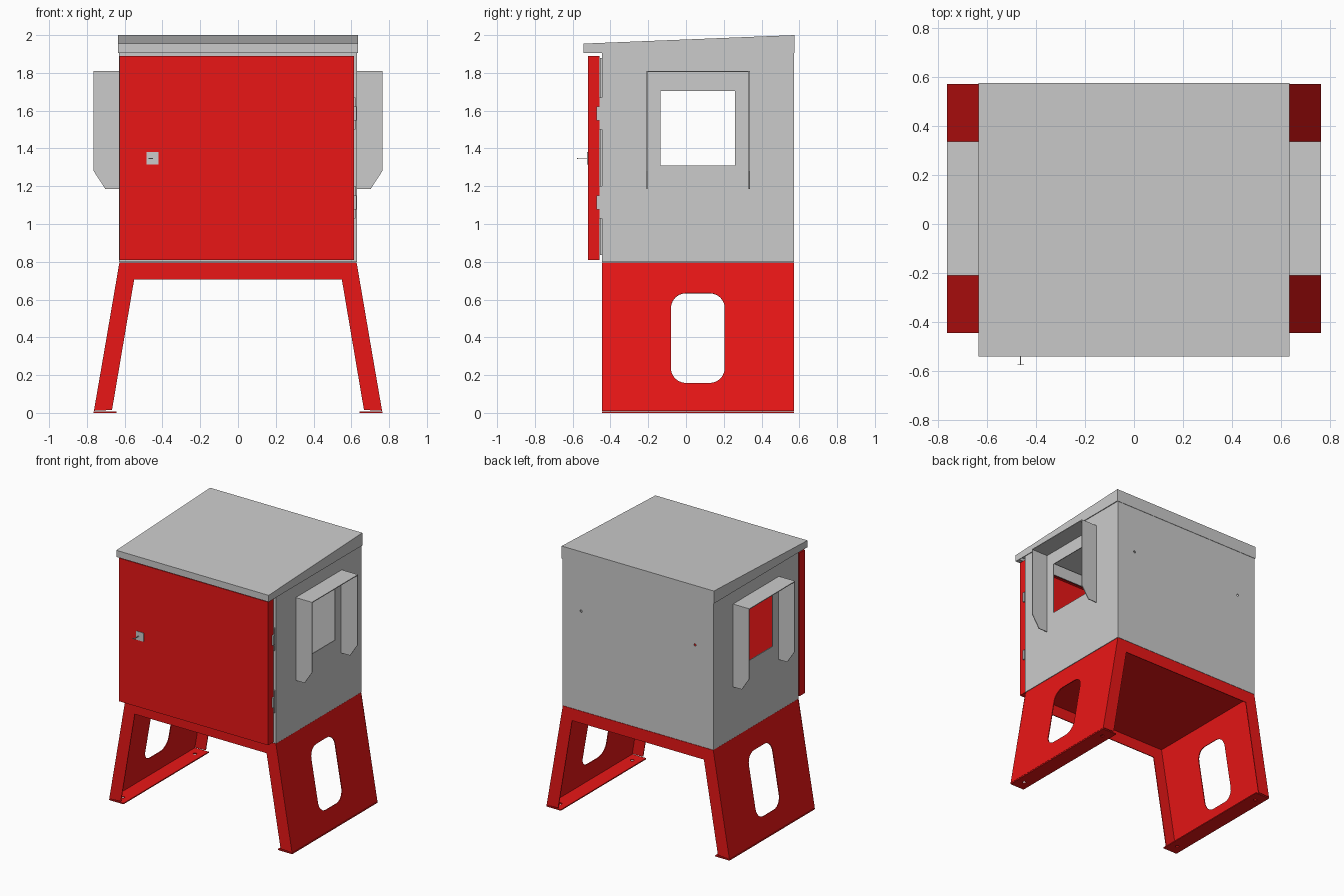
import bpy, bmesh, math
from mathutils import Vector, Matrix

if "Cube" in bpy.data.objects:
    bpy.data.objects.remove(bpy.data.objects["Cube"])

T = 0.006  # sheet thickness
RED = bpy.data.materials.new("red_paint")
RED.diffuse_color = (0.82, 0.008, 0.008, 1)
RED.use_nodes = True
RED.node_tree.nodes["Principled BSDF"].inputs["Base Color"].default_value = RED.diffuse_color


def add_mesh(name, mesh, mat=None):
    mesh.name = name
    mesh.materials.clear()
    if mat:
        mesh.materials.append(mat)
    ob = bpy.data.objects.new(name, mesh)
    bpy.context.collection.objects.link(ob)
    return ob


def rect(x0, y0, x1, y1, r=0):
    """Rectangle outline, optionally with rounded corners."""
    if not r:
        return [(x0, y0), (x1, y0), (x1, y1), (x0, y1)]
    corners = [(x1 - r, y1 - r), (x0 + r, y1 - r), (x0 + r, y0 + r), (x1 - r, y0 + r)]
    return [(cx + r * math.cos(math.radians(90 * i + 15 * k)),
             cy + r * math.sin(math.radians(90 * i + 15 * k)))
            for i, (cx, cy) in enumerate(corners) for k in range(7)]


def circle(cx, cy, r, n=16):
    return [(cx + r * math.cos(2 * math.pi * k / n), cy + r * math.sin(2 * math.pi * k / n))
            for k in range(n)]


def plate(name, outlines, origin, u, v, mat=None, t=T):
    """Flat sheet: first outline is the edge, the others are holes."""
    cu = bpy.data.curves.new(name + "_outline", 'CURVE')
    cu.dimensions, cu.fill_mode, cu.extrude = '2D', 'BOTH', t / 2
    for pts in outlines:
        sp = cu.splines.new('POLY')
        sp.points.add(len(pts) - 1)
        for p, q in zip(sp.points, pts):
            p.co = (q[0], q[1], 0, 1)
        sp.use_cyclic_u = True
    tmp = bpy.data.objects.new(name + "_tmp", cu)
    bpy.context.collection.objects.link(tmp)
    dg = bpy.context.evaluated_depsgraph_get()
    mesh = bpy.data.meshes.new_from_object(tmp.evaluated_get(dg))
    bpy.data.objects.remove(tmp)
    bpy.data.curves.remove(cu)
    u, v = Vector(u).normalized(), Vector(v).normalized()
    m = Matrix((u, v, u.cross(v))).transposed().to_4x4()
    m.translation = origin
    bm = bmesh.new()
    bm.from_mesh(mesh)
    bmesh.ops.remove_doubles(bm, verts=bm.verts, dist=1e-5)
    bmesh.ops.recalc_face_normals(bm, faces=bm.faces)
    bmesh.ops.transform(bm, matrix=m, verts=bm.verts)
    for f in bm.faces:
        f.smooth = False
    bm.to_mesh(mesh)
    bm.free()
    return add_mesh(name, mesh, mat)


def box(name, lo, hi, mat=None, open_dir=None, front_drop=0):
    """Box; with open_dir it becomes a folded pan open on that side."""
    lo, hi = Vector(lo), Vector(hi)
    bm = bmesh.new()
    bmesh.ops.create_cube(bm, size=1)
    for vert in bm.verts:
        drop = front_drop if vert.co.y < 0 and vert.co.z > 0 else 0
        vert.co = [(a + b) / 2 + c * (b - a) for a, b, c in zip(lo, hi, vert.co)]
        vert.co.z -= drop
    bm.normal_update()
    if open_dir:
        gone = [f for f in bm.faces if f.normal.dot(Vector(open_dir)) > 0.99]
        bmesh.ops.delete(bm, geom=gone, context='FACES_ONLY')
    mesh = bpy.data.meshes.new(name)
    bm.to_mesh(mesh)
    bm.free()
    ob = add_mesh(name, mesh, mat)
    if open_dir:
        mod = ob.modifiers.new("sheet", 'SOLIDIFY')
        mod.thickness, mod.offset = T, -1
        mod.use_even_offset = True
    return ob


X, Y, Z = (1, 0, 0), (0, 1, 0), (0, 0, 1)
YF, YB = -0.445, 0.572  # front and back of the cabinet

# Stand: folded front and back frames and top plate
half = [(0.667, 0.015), (0.762, 0.012), (0.628, 0.796)]
frame = ([(0.55, 0.705)] + half
         + [(-x, z) for x, z in reversed(half)] + [(-0.55, 0.705)])
for name, y in (("front", YF + T / 2), ("back", YB - T / 2)):
    plate("stand_frame_" + name, [frame], (0, y, 0), X, Z, RED)
plate("stand_top", [rect(-0.626, YF, 0.626, YB)], (0, 0, 0.793), X, Y, RED)

for s, side in ((-1, "left"), (1, "right")):
    # Stand: sloping side panel with rounded cut-out, and drilled foot flange
    up = Vector((-0.136 * s, 0, 0.785))
    plate("stand_side_" + side,
          [rect(YF, 0, YB, up.length), rect(-0.08, 0.15, 0.205, 0.633, 0.08)],
          (0.76 * s, 0, 0.01), Y, up, RED)
    plate("stand_foot_" + side,
          [rect(-0.06, YF, 0.06, YB), circle(0, YF + 0.08, 0.013), circle(0, YB - 0.08, 0.013)],
          (0.704 * s, 0, 0.004), X, Y, RED, 0.008)

    # Cabinet side wall with window
    plate("cabinet_side_" + side,
          [[(YF, 0.798), (YB - T, 0.798), (YB - T, 1.985), (YF, 1.945)],
           rect(-0.135, 1.31, 0.26, 1.705)],
          (0.626 * s, 0, 0), Y, Z)

    # Hood around the window
    cheek = [(0.628, 1.185), (0.702, 1.185), (0.764, 1.28), (0.764, 1.81), (0.628, 1.81)]
    for name, y in (("front", -0.207), ("back", 0.335)):
        plate(f"hood_cheek_{name}_{side}", [[(x * s, z) for x, z in cheek]], (0, y, 0), X, Z)
    plate("hood_top_" + side, [rect(-0.068, -0.21, 0.068, 0.338)], (0.696 * s, 0, 1.807), X, Y)

# Cabinet back, floor, front frame and door seal
plate("cabinet_back",
      [rect(-0.629, 0.798, 0.629, 1.98), circle(-0.475, 1.55, 0.009), circle(0.475, 1.55, 0.009)],
      (0, YB - T / 2, 0), X, Z)
plate("cabinet_floor", [rect(-0.624, YF, 0.624, YB - T)], (0, 0, 0.801), X, Y)
plate("cabinet_front_frame",
      [rect(-0.629, 0.798, 0.629, 1.94), rect(-0.57, 0.86, 0.57, 1.85)],
      (0, YF + T / 2, 0), X, Z)
plate("door_seal", [rect(-0.6, 0.835, 0.6, 1.88), rect(-0.58, 0.855, 0.58, 1.86)],
      (0, YF - 0.005, 0), X, Z, None, 0.01)

# Sloping roof pan with front lip return
box("roof", (-0.635, -0.542, 1.905), (0.635, 0.575, 2.0), None, (0, 0, -1), 0.045)
plate("roof_lip", [rect(-0.63, -0.54, 0.63, -0.51)], (0, 0, 1.908), X, Y)

# Door pan with folded return
box("door", (-0.627, -0.52, 0.81), (0.615, -0.457, 1.89), RED, (0, 1, 0))
plate("door_return", [rect(-0.623, 0.814, 0.611, 1.886), rect(-0.595, 0.842, 0.583, 1.858)],
      (0, -0.46, 0), X, Z, RED)

# Hinges on the right edge
for i, z in enumerate((1.115, 1.585)):
    box(f"hinge_block_{i}", (0.606, -0.475, z - 0.037), (0.628, -0.457, z + 0.037))
    box(f"hinge_leaf_{i}", (0.612, -0.457, z - 0.085), (0.622, -0.445, z + 0.085))

# Door latch plate and key
box("latch_plate", (-0.485, -0.524, 1.315), (-0.422, -0.519, 1.38))
box("latch_key_shaft", (-0.465, -0.574, 1.344), (-0.461, -0.52, 1.348))
box("latch_key", (-0.475, -0.576, 1.343), (-0.45, -0.573, 1.349))
